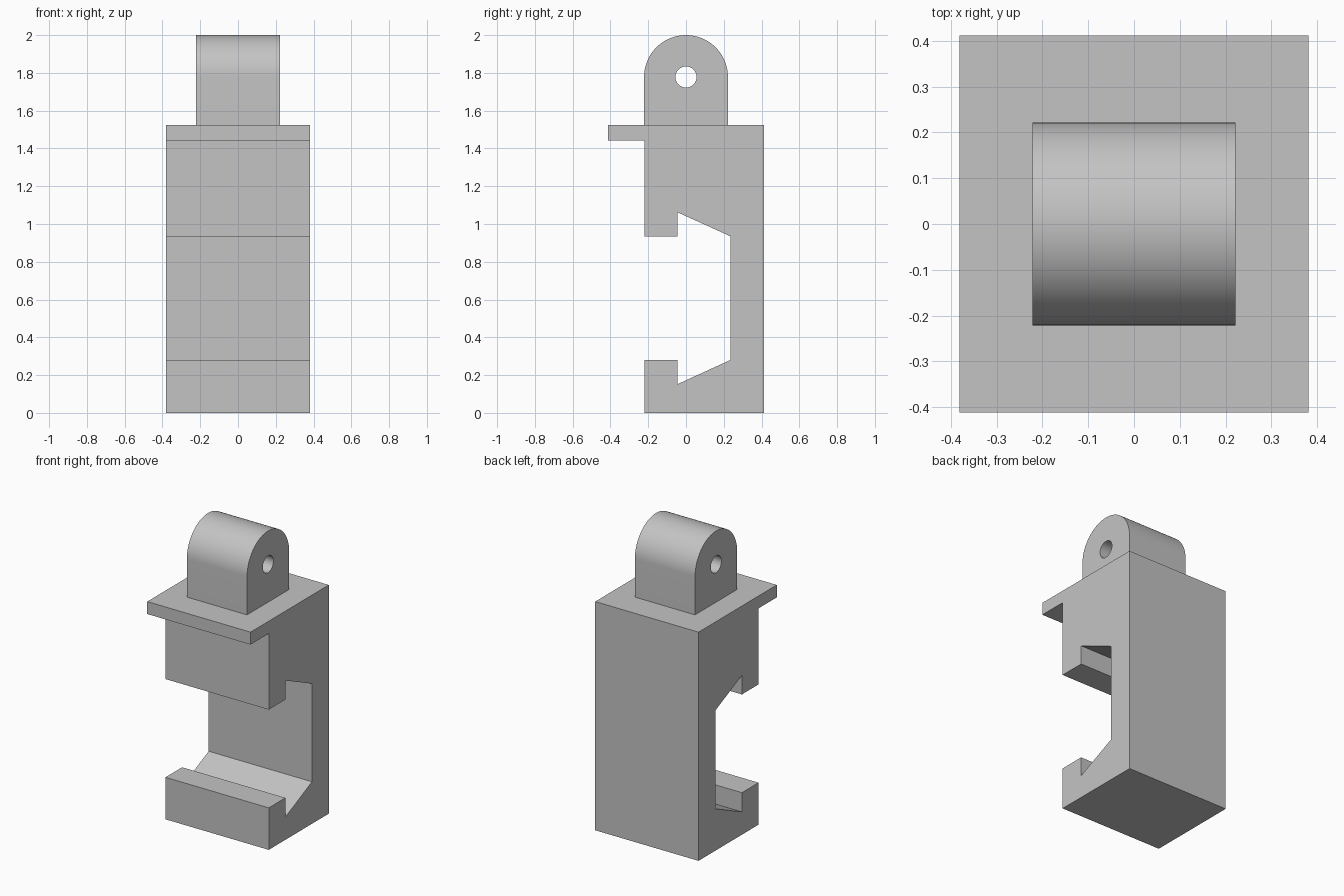
import bpy, bmesh
from math import cos, sin, pi, radians

cube = bpy.data.objects.get("Cube")
if cube:
    bpy.data.objects.remove(cube)

grey = bpy.data.materials.new("plain grey")
grey.use_nodes = True
colour = (0.55, 0.55, 0.55, 1)
grey.diffuse_color = colour
grey.node_tree.nodes["Principled BSDF"].inputs["Base Color"].default_value = colour


def extrude_profile(name, profile, half_width):
    """Extrude a closed (y, z) outline along x, centred on x = 0."""
    bm = bmesh.new()
    face = bm.faces.new([bm.verts.new((-half_width, y, z)) for y, z in profile])
    out = bmesh.ops.extrude_face_region(bm, geom=[face])
    moved = [v for v in out["geom"] if isinstance(v, bmesh.types.BMVert)]
    bmesh.ops.translate(bm, verts=moved, vec=(2 * half_width, 0, 0))
    bmesh.ops.recalc_face_normals(bm, faces=bm.faces)
    mesh = bpy.data.meshes.new(name)
    bm.to_mesh(mesh)
    bm.free()
    mesh.materials.append(grey)
    obj = bpy.data.objects.new(name, mesh)
    bpy.context.collection.objects.link(obj)
    return obj


def arc(radius, z, sweep, steps):
    return [(radius * cos(sweep * i / steps), z + radius * sin(sweep * i / steps))
            for i in range(steps + 1)]


# Clamp body: hooked channel open to the front, with a thin top ledge
back, front, lip, wall = 0.412, -0.22, -0.045, 0.235
top, ledge, jaw_top, jaw_low = 1.525, 1.442, 0.935, 0.28
extrude_profile("clamp_body", [
    (front, 0), (back, 0), (back, top), (-back, top), (-back, ledge),
    (front, ledge), (front, jaw_top), (lip, jaw_top), (lip, 1.062),
    (wall, jaw_top), (wall, jaw_low), (lip, 0.152), (lip, jaw_low),
    (front, jaw_low)], 0.381)

# Rounded lug on top
radius, axis = 0.222, 1.778
lug = extrude_profile("pivot_lug",
                      arc(radius, axis, pi, 48) + [(-radius, top), (radius, top)], radius)

# Pin hole through the lug
cutter = extrude_profile("pin_hole_cutter", arc(0.056, axis, 2 * pi, 40)[:-1], 0.4)
cutter.hide_render = True
hole = lug.modifiers.new("pin_hole", "BOOLEAN")
hole.operation = "DIFFERENCE"
hole.solver = "EXACT"
hole.object = cutter
bpy.ops.object.select_all(action="DESELECT")
bpy.context.view_layer.objects.active = lug
lug.select_set(True)
bpy.ops.object.modifier_apply(modifier=hole.name)
bpy.data.objects.remove(cutter)
bpy.ops.object.shade_smooth_by_angle(angle=radians(30))
